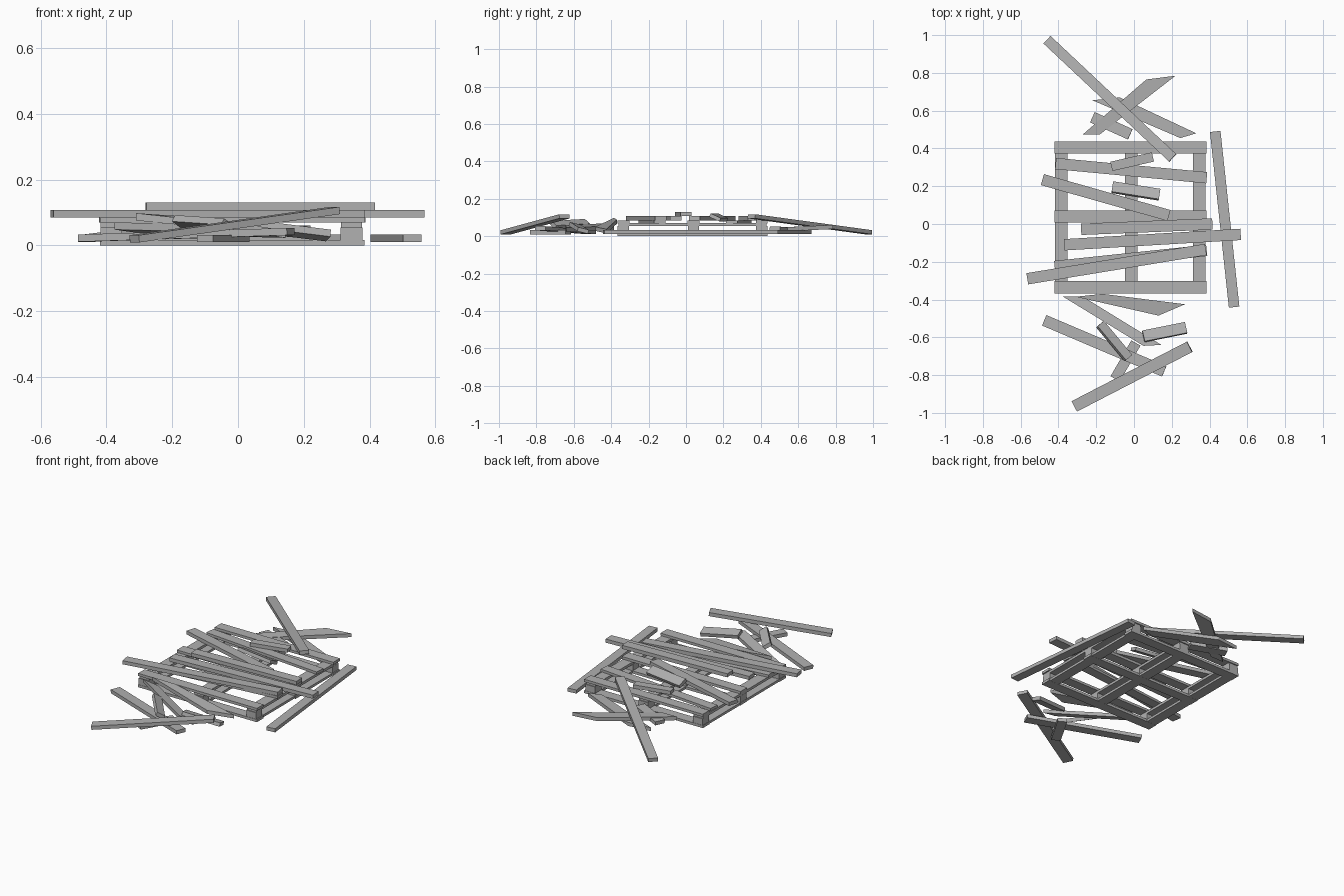
import bpy, bmesh, math
from mathutils import Vector, Matrix

cube = bpy.data.objects.get("Cube")
if cube:
    bpy.data.objects.remove(cube, do_unlink=True)

grey = bpy.data.materials.new("weathered_grey")
grey.use_nodes = True
colour = (0.44, 0.44, 0.44, 1)
grey.diffuse_color = colour
grey.node_tree.nodes["Principled BSDF"].inputs["Base Color"].default_value = colour

THICK = 0.022


def finish(name, bm):
    bmesh.ops.recalc_face_normals(bm, faces=bm.faces)
    mesh = bpy.data.meshes.new(name)
    bm.to_mesh(mesh)
    bm.free()
    mesh.materials.append(grey)
    obj = bpy.data.objects.new(name, mesh)
    bpy.context.collection.objects.link(obj)


def plank(name, a, b, width=0.06, thick=THICK, roll=0):
    """Board whose centre line runs from a to b; roll lifts its left edge."""
    a, b = Vector(a), Vector(b)
    along = (b - a).normalized()
    side = Vector((0, 0, 1)).cross(along).normalized()
    turn = Matrix((along, side, along.cross(side))).transposed()
    turn = turn @ Matrix.Rotation(math.radians(roll), 3, 'X')
    place = Matrix.Translation((a + b) / 2) @ turn.to_4x4()
    size = Matrix.Diagonal(((b - a).length, width, thick, 1))
    bm = bmesh.new()
    bmesh.ops.create_cube(bm, size=1, matrix=place @ size)
    finish(name, bm)


def shard(name, corners, thick=THICK):
    """Snapped board: a slanted outline of its upper face, given depth."""
    bm = bmesh.new()
    face = bm.faces.new([bm.verts.new(c) for c in corners])
    out = bmesh.ops.extrude_face_region(bm, geom=[face], use_keep_orig=True)
    low = [g for g in out["geom"] if isinstance(g, bmesh.types.BMVert)]
    bmesh.ops.translate(bm, verts=low, vec=(0, 0, -thick))
    finish(name, bm)


# Pallet frame: base boards, blocks, stringers and remaining cross boards
columns = {"right": -0.385, "middle": -0.015, "left": 0.345}
rows = {"front": -0.335, "centre": 0.04, "back": 0.405}
for side, x in columns.items():
    plank(f"{side}_base_rail", (x, -0.305, 0.008), (x, 0.375, 0.008), 0.065, 0.015)
    plank(f"{side}_stringer", (x, -0.36, 0.062), (x, 0.43, 0.062), 0.065, 0.016)
    for end, y in rows.items():
        plank(f"{end}_{side}_block", (x - 0.033, y, 0.035), (x + 0.033, y, 0.035), 0.06, 0.04)
for end, y in rows.items():
    plank(f"{end}_base_board", (-0.42, y, 0.008), (0.385, y, 0.008), 0.064, 0.016)
    plank(f"{end}_cross_board", (-0.42, y, 0.077), (0.385, y, 0.077), 0.064, 0.016)

# Loose deck boards lying across the frame
plank("deck_board_back", (-0.415, 0.32, 0.077), (0.385, 0.245, 0.077), 0.06, 0.016)
plank("deck_board_front", (-0.42, -0.225, 0.077), (0.385, -0.14, 0.077), 0.06, 0.016)
plank("loose_board_back", (-0.485, 0.235, 0.096), (0.185, 0.045, 0.096))
plank("loose_board_middle", (-0.37, -0.11, 0.096), (0.565, -0.055, 0.096))
plank("loose_board_front", (-0.565, -0.29, 0.096), (0.38, -0.135, 0.096))
plank("top_board", (-0.28, -0.028, 0.119), (0.415, 0.0, 0.119))
plank("short_board", (-0.12, 0.305, 0.096), (0.1, 0.355, 0.096), 0.05)
plank("tilted_scrap", (-0.115, 0.195, 0.1), (0.135, 0.155, 0.1), 0.06, 0.02, -24)

# Fallen boards around the pallet
plank("side_board", (0.43, 0.49, 0.022), (0.53, -0.44, 0.022), 0.056)
plank("back_leaning_board", (-0.46, 0.975, 0.021), (0.205, 0.35, 0.106), 0.055)
plank("back_scrap", (-0.22, 0.565, 0.03), (-0.02, 0.475, 0.04))
shard("back_upper_shard", [(-0.27, 0.475, 0.045), (-0.18, 0.475, 0.045),
                           (0.22, 0.785, 0.06), (0.065, 0.765, 0.06)])
shard("back_lower_shard", [(-0.22, 0.655, 0.033), (0.245, 0.455, 0.033),
                           (0.33, 0.48, 0.033), (-0.075, 0.67, 0.033)])
plank("front_ground_board", (-0.475, -0.51, 0.022), (0.16, -0.78, 0.042))
plank("front_leaning_board", (-0.315, -0.965, 0.02), (0.295, -0.65, 0.106), 0.062)
plank("front_ground_scrap", (-0.1, -0.82, 0.021), (0.01, -0.63, 0.021), 0.056)
plank("front_tilted_scrap", (-0.18, -0.53, 0.07), (-0.03, -0.71, 0.06), 0.05, THICK, -30)
plank("front_left_scrap", (0.05, -0.595, 0.058), (0.275, -0.55, 0.03), 0.06, THICK, -14)
shard("front_crossed_shard", [(-0.375, -0.385, 0.07), (0.05, -0.645, 0.06),
                              (0.145, -0.64, 0.045), (-0.27, -0.385, 0.055)])
shard("front_sloping_shard", [(-0.31, -0.385, 0.098), (0.13, -0.485, 0.05),
                              (0.27, -0.425, 0.037), (-0.165, -0.37, 0.088)])
